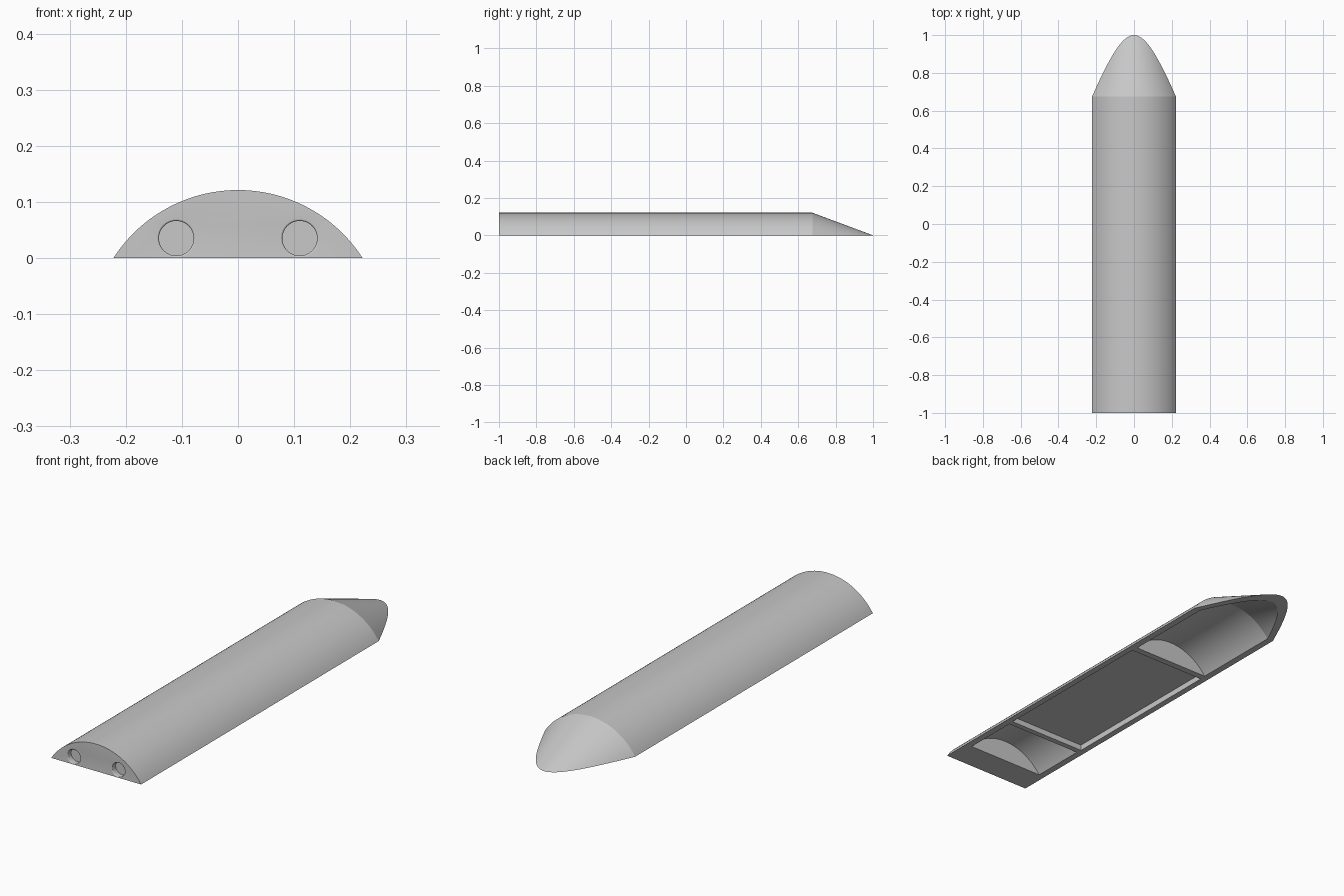
import bpy
import bmesh
from math import acos, cos, sin, pi, sqrt

cube = bpy.data.objects.get("Cube")
if cube:
    bpy.data.objects.remove(cube, do_unlink=True)

AXIS = -0.143      # height of the hull's axis, below the flat base
RADIUS = 0.264     # outer radius around that axis
WALL = 0.025       # shell thickness
SHOULDER = 0.675   # where the conical nose begins
SLOPE = (RADIUS + AXIS) / (1 - SHOULDER)

grey = bpy.data.materials.new("plain_grey")
grey.use_nodes = True
grey.diffuse_color = (0.58, 0.58, 0.58, 1)
grey.node_tree.nodes["Principled BSDF"].inputs["Base Color"].default_value = grey.diffuse_color


def loft(name, rings):
    """Closed solid through matching rings of points."""
    bm = bmesh.new()
    loops = [[bm.verts.new(p) for p in ring] for ring in rings]
    count = len(loops[0])
    for a, b in zip(loops, loops[1:]):
        for i in range(count):
            j = (i + 1) % count
            bm.faces.new((a[i], a[j], b[j], b[i]))
    bm.faces.new(loops[0])
    bm.faces.new(loops[-1])
    bmesh.ops.recalc_face_normals(bm, faces=bm.faces)
    mesh = bpy.data.meshes.new(name)
    bm.to_mesh(mesh)
    bm.free()
    mesh.materials.append(grey)
    obj = bpy.data.objects.new(name, mesh)
    bpy.context.collection.objects.link(obj)
    return obj


def section(y, r, drop=0.0, steps=48):
    """Circular arc above the base, optionally extended below it."""
    half = acos(min(1, -AXIS / r))
    angles = [half * (2 * i / steps - 1) for i in range(steps + 1)]
    pts = [(r * sin(a), y, AXIS + r * cos(a)) for a in angles]
    if drop:
        pts += [(pts[-1][0], y, -drop), (pts[0][0], y, -drop)]
    return pts


def hull_rings(start, r, drop=0.0, steps=20):
    """Barrel followed by a cone that runs out at the base plane."""
    length = (r + AXIS) / SLOPE
    rings = [section(start, r, drop)]
    for i in range(steps):
        t = 1 - (1 - i / steps) ** 2
        rings.append(section(SHOULDER + length * t, r - SLOPE * length * t, drop))
    rings.append(section(SHOULDER + length * 0.9998, r - SLOPE * length * 0.9998, drop))
    return rings


def box_ring(y, half, low, high):
    return [(-half, y, low), (half, y, low), (half, y, high), (-half, y, high)]


def socket(x, z, r, depth, fillet):
    """Blind round hole with a softened rim."""
    profile = [(r + fillet, -1.02)]
    for i in range(9):
        a = pi / 2 * (1 - i / 8)
        profile.append((r + fillet * (1 - cos(a)), -1 + fillet * (1 - sin(a))))
    profile.append((r, -1 + depth))
    turn = [2 * pi * i / 48 for i in range(48)]
    return loft("socket_cutter", [[(x + q * cos(a), y, z + q * sin(a)) for a in turn]
                                  for q, y in profile])


# Outer hull
hull = loft("hull", hull_rings(-1, RADIUS))

# Hollows: front bay, shallow middle recess, nose bay, two front sockets
inner = RADIUS - WALL
cutters = [
    loft("front_bay_cutter", [section(y, inner, 0.03) for y in (-0.87, -0.615)]),
    loft("recess_cutter", [box_ring(y, 0.194, -0.03, 0.026) for y in (-0.59, 0.22)]),
    loft("nose_bay_cutter", hull_rings(0.25, inner, 0.03)),
]
cutters += [socket(side * 0.11, 0.035, 0.031, 0.025, 0.0035) for side in (-1, 1)]

for cutter in cutters:
    cutter.hide_render = True
    mod = hull.modifiers.new(cutter.name, "BOOLEAN")
    mod.operation = "DIFFERENCE"
    mod.solver = "EXACT"
    mod.object = cutter

# Bake the cuts and remove the cutters
bpy.context.view_layer.update()
baked = bpy.data.meshes.new_from_object(
    hull.evaluated_get(bpy.context.evaluated_depsgraph_get()))
hull.modifiers.clear()
hull.data = baked
for cutter in cutters:
    bpy.data.objects.remove(cutter, do_unlink=True)

# Smooth curved surfaces, keep edges crisp
bpy.ops.object.select_all(action="DESELECT")
hull.select_set(True)
bpy.context.view_layer.objects.active = hull
bpy.ops.object.shade_smooth_by_angle(angle=pi / 12)
